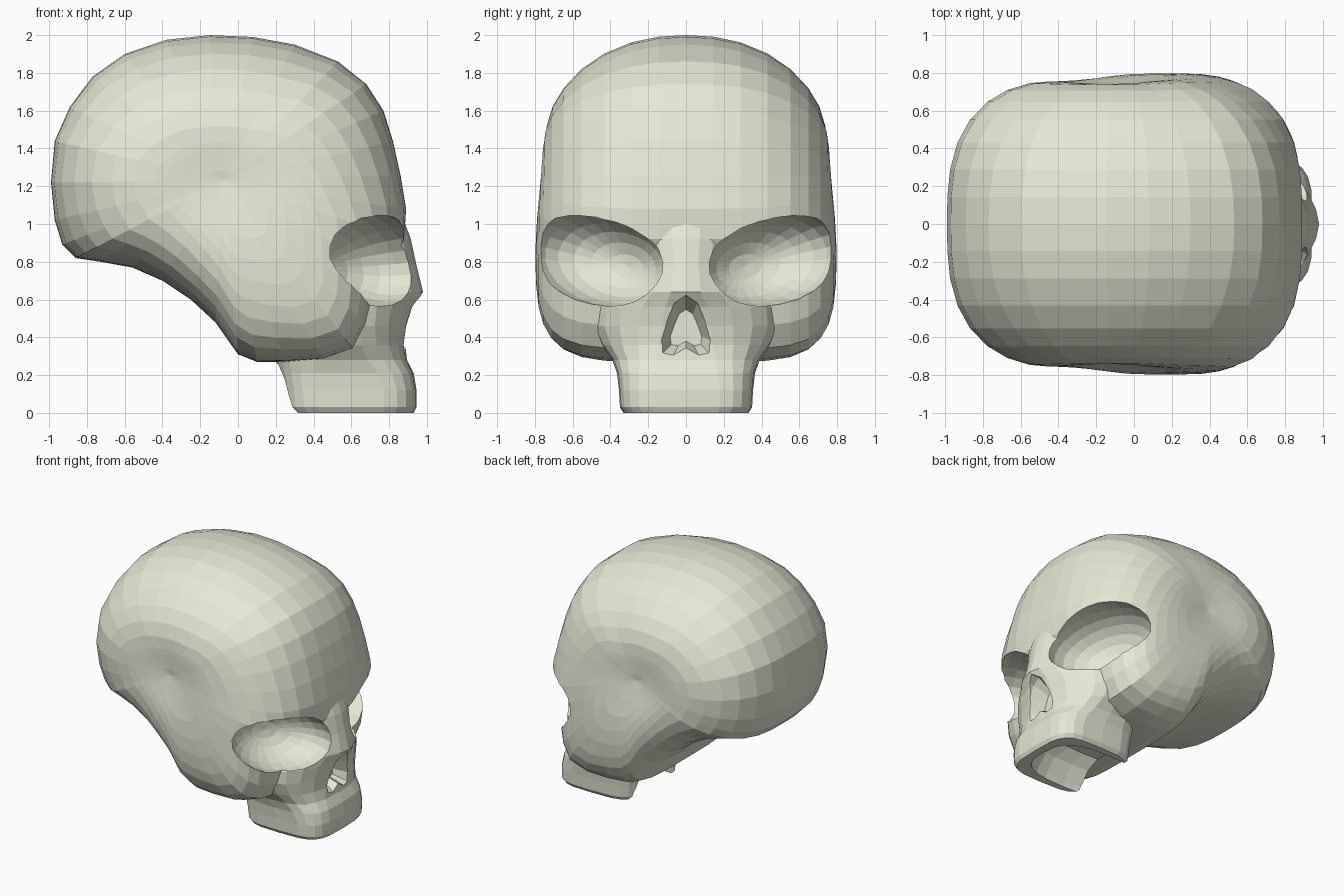
import bpy, bmesh, math
from mathutils import Matrix

if "Cube" in bpy.data.objects:
    bpy.data.objects.remove(bpy.data.objects["Cube"])


def finish(name, bm):
    bmesh.ops.recalc_face_normals(bm, faces=bm.faces)
    me = bpy.data.meshes.new(name)
    bm.to_mesh(me)
    bm.free()
    ob = bpy.data.objects.new(name, me)
    bpy.context.collection.objects.link(ob)
    return ob


def loft(name, rings, pole_a=None, pole_b=None):
    """Skin closed rings; ends close with a pole point or a flat cap."""
    bm = bmesh.new()
    rows = [[bm.verts.new(p) for p in r] for r in rings]
    n = len(rows[0])
    for a, b in zip(rows, rows[1:]):
        for i in range(n):
            j = (i + 1) % n
            bm.faces.new((a[i], a[j], b[j], b[i]))
    for row, pole in ((rows[0], pole_a), (rows[-1], pole_b)):
        if pole is None:
            bm.faces.new(row)
        else:
            v = bm.verts.new(pole)
            for i in range(n):
                bm.faces.new((row[i], row[(i + 1) % n], v))
    return finish(name, bm)


def boolean(target, other, op):
    m = target.modifiers.new(op.lower(), 'BOOLEAN')
    m.operation, m.solver, m.object = op, 'EXACT', other
    bpy.context.view_layer.objects.active = target
    bpy.ops.object.modifier_apply(modifier=m.name)
    bpy.data.objects.remove(other)


# Cranium and cheekbones: side profile (x, z, squareness) inflated to both sides
CX, CZ, W = -0.08, 1.23, 0.8
PROFILE = [
    (-0.15, 2.0, 2.2), (0.08, 1.99, 2.2), (0.3, 1.95, 2.2), (0.53, 1.86, 2.35),
    (0.68, 1.74, 2.5), (0.77, 1.6, 2.6), (0.82, 1.44, 2.8), (0.86, 1.26, 3.0),
    (0.89, 1.08, 3.2), (0.88, 0.92, 3.6), (0.79, 0.74, 4.4), (0.71, 0.58, 5.2),
    (0.68, 0.46, 5.6), (0.61, 0.34, 5.8), (0.45, 0.285, 5.8), (0.25, 0.27, 5.4),
    (0.1, 0.27, 5.0), (0.0, 0.31, 4.6), (-0.12, 0.48, 4.4), (-0.25, 0.6, 4.2),
    (-0.4, 0.7, 3.8), (-0.56, 0.77, 3.4), (-0.73, 0.8, 3.0), (-0.86, 0.82, 2.8),
    (-0.93, 0.89, 2.7), (-0.97, 1.02, 2.8), (-0.99, 1.22, 2.9), (-0.97, 1.44, 2.8),
    (-0.89, 1.62, 2.6), (-0.77, 1.78, 2.4), (-0.6, 1.9, 2.3), (-0.38, 1.975, 2.2),
]


def dent(x, z):
    """Shallow hollow at the temple."""
    return 0.07 * math.exp(-((x + 0.12) / 0.34) ** 2 - ((z - 1.25) / 0.26) ** 2)


def side_ring(s, k, side):
    """Ring at width fraction s, shrunk by k towards the temple."""
    ring = []
    for x, z, n in PROFILE:
        r = k * (1 - s ** n) ** (1 / n)
        px, pz = CX + (x - CX) * r, CZ + (z - CZ) * r
        y = W * (1 - r ** n) ** (1 / n) - dent(px, pz) * s ** 4 if s else 0
        ring.append((px, side * y, pz))
    return ring


half = [(s, 1) for s in (0.18, 0.36, 0.54, 0.69, 0.81, 0.89, 0.945, 0.975)]
half += [(0.975, k) for k in (0.82, 0.64, 0.45, 0.25)]
rings = [side_ring(s, k, -1) for s, k in reversed(half)] + [side_ring(0, 1, 1)]
rings += [side_ring(s, k, 1) for s, k in half]
pole = W - dent(CX, CZ)
skull = loft("skull", rings, (CX, -pole, CZ), (CX, pole, CZ))

# Upper jaw and nose bridge: stacked slices (z, front, back, half width, squareness)
SLICES = [
    (0.0, 0.93, 0.27, 0.33, 4), (0.03, 0.945, 0.25, 0.35, 4), (0.12, 0.945, 0.24, 0.355, 4),
    (0.21, 0.93, 0.22, 0.365, 3.6), (0.28, 0.895, 0.2, 0.39, 3), (0.36, 0.885, 0.2, 0.45, 2.4),
    (0.46, 0.9, 0.2, 0.5, 2.0), (0.56, 0.93, 0.2, 0.5, 1.8), (0.64, 0.98, 0.2, 0.42, 1.6),
    (0.78, 0.945, 0.3, 0.3, 1.8), (0.92, 0.915, 0.3, 0.28, 2), (1.04, 0.87, 0.3, 0.26, 2.2),
]


def slice_ring(z, front, back, w, n):
    ring = []
    for i in range(24):
        a = math.tau * i / 24
        c, s = math.cos(a), math.sin(a)
        ring.append(((front + back) / 2 + (front - back) / 2 * math.copysign(abs(c) ** (2 / n), c),
                     w * math.copysign(abs(s) ** (2 / n), s), z))
    return ring


boolean(skull, loft("upper_jaw", [slice_ring(*s) for s in SLICES]), 'UNION')

# Eye sockets: tilted ellipsoids opening forwards and outwards
for side in (-1, 1):
    bm = bmesh.new()
    m = (Matrix.Translation((0.715, 0.46 * side, 0.81))
         @ Matrix.Rotation(math.radians(13 * side), 4, 'X')
         @ Matrix.Rotation(math.radians(30 * side), 4, 'Z')
         @ Matrix.Diagonal((0.31, 0.395, 0.24, 1))
         @ Matrix.Rotation(math.radians(90), 4, 'Y'))
    bmesh.ops.create_uvsphere(bm, u_segments=24, v_segments=12, radius=1, matrix=m)
    boolean(skull, finish("eye_socket", bm), 'DIFFERENCE')

# Nose opening: tapered heart-shaped cavity
NOSE = [(0, 0.62), (0.06, 0.58), (0.1, 0.49), (0.14, 0.38), (0.13, 0.31), (0.07, 0.3), (0, 0.34)]
outline = NOSE + [(-y, z) for y, z in reversed(NOSE[1:-1])]
rings = [[(x, y * k, 0.44 + (z - 0.44) * k) for y, z in outline] for x, k in ((0.78, 0.6), (0.9, 1), (1.1, 1.05))]
boolean(skull, loft("nose_opening", rings), 'DIFFERENCE')

# Palate: hollow arch under the jaw, open at the back
PALATE = [(-0.1, 0.88, 0.29), (0.05, 0.86, 0.27), (0.18, 0.8, 0.23), (0.26, 0.68, 0.16)]
boolean(skull, loft("palate", [slice_ring(z, f, 0.0, w, 3) for z, f, w in PALATE]), 'DIFFERENCE')

# Bone colour, flat faces
bone = bpy.data.materials.new("bone")
bone.diffuse_color = (0.79, 0.81, 0.67, 1)
bone.use_nodes = True
bone.node_tree.nodes["Principled BSDF"].inputs["Base Color"].default_value = bone.diffuse_color
skull.data.materials.clear()
skull.data.materials.append(bone)
for p in skull.data.polygons:
    p.use_smooth = False
    p.material_index = 0
